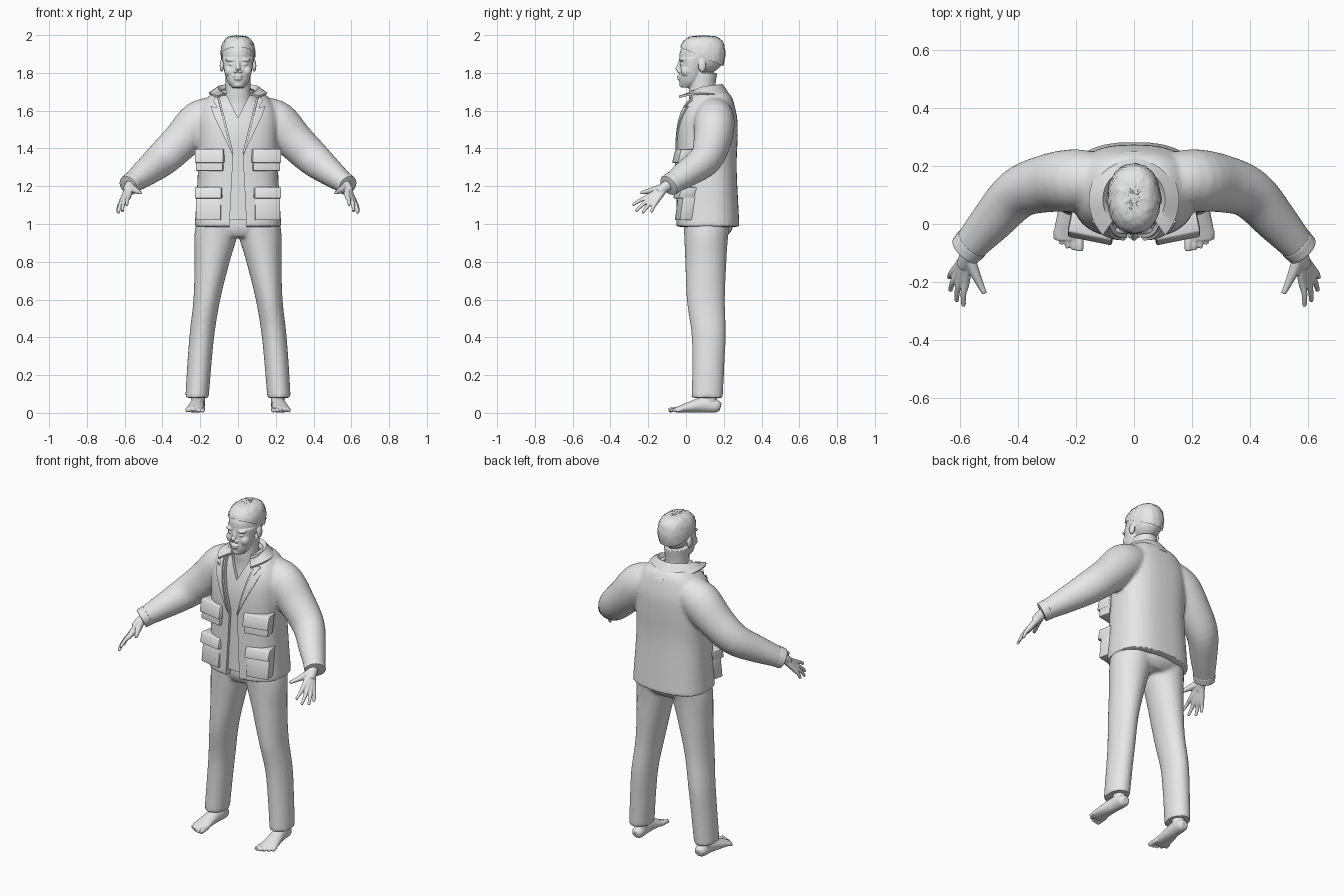
import bpy, bmesh, math, random
from mathutils import Vector, Matrix

random.seed(4)
X, Y, Z = Vector((1, 0, 0)), Vector((0, 1, 0)), Vector((0, 0, 1))
SIDES = (("left", 1), ("right", -1))

if bpy.data.objects.get("Cube"):
    bpy.data.objects.remove(bpy.data.objects["Cube"])

grey = bpy.data.materials.new("plain_grey")
grey.use_nodes = True
grey.diffuse_color = (0.8, 0.8, 0.8, 1)
grey.node_tree.nodes["Principled BSDF"].inputs["Base Color"].default_value = (0.8, 0.8, 0.8, 1)


def spline(stations, steps=4):
    """Smooth curve through tuples of any length."""
    pts = [stations[0]] + list(stations) + [stations[-1]]
    out = []
    for p, q, r, s in zip(pts, pts[1:], pts[2:], pts[3:]):
        for k in range(steps):
            t = k / steps
            out.append([b + t / 2 * (c - a + t * (2*a - 5*b + 4*c - d + t * (3 * (b - c) + d - a)))
                        for a, b, c, d in zip(p, q, r, s)])
    return out + [list(stations[-1])]


def tube(bm, stations, ref=Y, level=False, side=1, n=28, power=2.0):
    """Closed loft: each station is x, y, z, half width, half depth."""
    path = spline(stations)
    rings = []
    for i, (x, y, z, a, b) in enumerate(path):
        nxt, prv = path[min(i + 1, len(path) - 1)], path[max(i - 1, 0)]
        t = Z if level else (Vector(nxt[:3]) - Vector(prv[:3])).normalized()
        u = ref.cross(t).normalized()
        v = t.cross(u)
        ring = []
        for k in range(n):
            c, s = math.cos(math.tau * k / n), math.sin(math.tau * k / n)
            p = Vector((x, y, z)) + u * math.copysign(abs(c) ** (2 / power), c) * a \
                + v * math.copysign(abs(s) ** (2 / power), s) * b
            ring.append(bm.verts.new((p.x * side, p.y, p.z)))
        rings.append(ring)
    for lo, hi in zip(rings, rings[1:]):
        for k in range(n):
            bm.faces.new((lo[k], lo[k - 1], hi[k - 1], hi[k]))
    bm.faces.new(rings[0])
    bm.faces.new(rings[-1])


def limb(bm, stations, side=1, ref=Y):
    """Round tube: each station is x, y, z, radius."""
    tube(bm, [(*s, s[3]) for s in stations], ref, side=side, n=14)


def blob(bm, centre, radii):
    bmesh.ops.create_uvsphere(bm, u_segments=24, v_segments=16, radius=1,
                              matrix=Matrix.Translation(centre) @ Matrix.Diagonal((*radii, 1)))


def finish(name, bm, voxel=0, smooth=0, cutter=None, thick=0, bevel=0, angle=40):
    """Turn a bmesh into a shaded object, fusing its overlapping pieces if asked."""
    bmesh.ops.recalc_face_normals(bm, faces=bm.faces)
    mesh = bpy.data.meshes.new(name)
    bm.to_mesh(mesh)
    bm.free()
    obj = bpy.data.objects.new(name, mesh)
    bpy.context.collection.objects.link(obj)
    if voxel:
        m = obj.modifiers.new("fuse", "REMESH")
        m.mode, m.voxel_size = "VOXEL", voxel
    if smooth:
        m = obj.modifiers.new("soften", "SMOOTH")
        m.factor, m.iterations = 0.5, smooth
    if cutter:
        m = obj.modifiers.new("opening", "BOOLEAN")
        m.operation, m.object, m.solver = "DIFFERENCE", cutter, "EXACT"
    if thick:
        m = obj.modifiers.new("cloth", "SOLIDIFY")
        m.thickness, m.offset = thick, 0
    if bevel:
        m = obj.modifiers.new("soft_edge", "BEVEL")
        m.width, m.segments = bevel, 2
    bpy.context.view_layer.update()
    baked = bpy.data.meshes.new_from_object(obj.evaluated_get(bpy.context.evaluated_depsgraph_get()))
    obj.modifiers.clear()
    obj.data = baked
    baked.materials.clear()
    baked.materials.append(grey)
    baked.polygons.foreach_set("use_smooth", [True] * len(baked.polygons))
    baked.set_sharp_from_angle(angle=math.radians(angle))
    bpy.context.view_layer.update()
    return obj


def opening(half, depth):
    """Symmetric cutter seen from the front, reaching back to the given depth."""
    bm = bmesh.new()
    outline = half + [(-x, z) for x, z in reversed(half) if x]
    face = bm.faces.new([bm.verts.new((x, -0.4, z)) for x, z in outline])
    new = bmesh.ops.extrude_face_region(bm, geom=[face])["geom"]
    bmesh.ops.translate(bm, vec=(0, depth + 0.4, 0),
                        verts=[g for g in new if isinstance(g, bmesh.types.BMVert)])
    obj = finish("opening_cutter", bm)
    obj.hide_render = True
    return obj


# Head, face and neck
bm = bmesh.new()
blob(bm, (0, 0.085, 1.892), (0.087, 0.12, 0.1))
tube(bm, [(0, 0.005, 1.722, 0.03, 0.03), (0, 0.022, 1.75, 0.054, 0.056), (0, 0.032, 1.79, 0.069, 0.068),
          (0, 0.038, 1.84, 0.079, 0.071), (0, 0.045, 1.88, 0.083, 0.08)], level=True)
tube(bm, [(0, 0.10, 1.48, 0.11, 0.11), (0, 0.10, 1.62, 0.085, 0.085), (0, 0.085, 1.70, 0.067, 0.07),
          (0, 0.09, 1.80, 0.066, 0.075)], level=True)
limb(bm, [(0, -0.027, 1.872, 0.009), (0, -0.036, 1.84, 0.011), (0, -0.047, 1.814, 0.013)])
blob(bm, (0, -0.036, 1.782), (0.025, 0.012, 0.007))
blob(bm, (0, -0.035, 1.769), (0.021, 0.012, 0.008))
blob(bm, (0, -0.018, 1.737), (0.025, 0.017, 0.016))
for _, s in SIDES:
    blob(bm, (s * 0.013, -0.037, 1.808), (0.011, 0.012, 0.009))
    blob(bm, (s * 0.035, -0.021, 1.868), (0.03, 0.014, 0.009))
    blob(bm, (s * 0.034, -0.021, 1.845), (0.016, 0.011, 0.008))
    blob(bm, (s * 0.045, 0.005, 1.81), (0.028, 0.033, 0.032))
    blob(bm, (s * 0.086, 0.085, 1.838), (0.011, 0.021, 0.033))
finish("head", bm, voxel=0.004, smooth=2)

# Short rough hair, trimmed along a sloping hairline
bm = bmesh.new()
tube(bm, [(0, 0.09, 1.80, 0.076, 0.095), (0, 0.086, 1.88, 0.091, 0.121), (0, 0.087, 1.94, 0.087, 0.117),
          (0, 0.09, 1.975, 0.07, 0.096), (0, 0.09, 1.992, 0.045, 0.062), (0, 0.09, 1.996, 0.01, 0.015)],
     level=True, n=56, power=2.2)
for v in bm.verts:
    v.co += Vector([random.uniform(-0.0025, 0.0025) for _ in range(3)])
bmesh.ops.bisect_plane(bm, geom=bm.verts[:] + bm.edges[:] + bm.faces[:], plane_co=(0, -0.03, 1.935),
                       plane_no=(0, 0.4, 0.92), clear_inner=True)
finish("hair", bm, angle=60)

# Shirt with an open neck
neck_v = opening([(0, 1.56), (0.06, 1.68), (0.07, 1.85)], 0.14)
bm = bmesh.new()
tube(bm, [(0, 0.115, 1.02, 0.2, 0.15), (0, 0.11, 1.3, 0.19, 0.142), (0, 0.115, 1.48, 0.19, 0.145),
          (0, 0.12, 1.6, 0.16, 0.125), (0, 0.115, 1.67, 0.11, 0.1), (0, 0.10, 1.71, 0.085, 0.09)],
     level=True, power=2.4)
finish("shirt", bm, cutter=neck_v)

# Jacket body and sleeves fused together, then opened at the front
front_v = opening([(0.05, 0.9), (0.025, 1.38), (0.1, 1.68), (0.1, 1.85)], 0.07)
bm = bmesh.new()
tube(bm, [(0, 0.115, 0.985, 0.23, 0.168), (0, 0.113, 1.1, 0.222, 0.164), (0, 0.11, 1.3, 0.212, 0.158),
          (0, 0.112, 1.45, 0.214, 0.161), (0, 0.117, 1.55, 0.214, 0.155), (0, 0.122, 1.62, 0.195, 0.137),
          (0, 0.13, 1.67, 0.16, 0.113), (0, 0.13, 1.7, 0.125, 0.09)], level=True, n=48, power=2.6)
for _, s in SIDES:
    tube(bm, [(0.1, 0.15, 1.59, 0.09, 0.09), (0.2, 0.15, 1.54, 0.115, 0.108), (0.3, 0.14, 1.44, 0.102, 0.1),
              (0.4, 0.105, 1.345, 0.092, 0.087), (0.49, 0.01, 1.272, 0.073, 0.075),
              (0.575, -0.085, 1.208, 0.052, 0.058)], side=s)
jacket = finish("jacket", bm, voxel=0.01, smooth=5, cutter=front_v)
for cutter in (neck_v, front_v):
    bpy.data.objects.remove(cutter)

# Folded collar around the back of the neck
bm = bmesh.new()
rows = []
for k in range(33):
    a = math.radians(-135 + 270 * k / 32)
    s, c = math.sin(a), math.cos(a)
    rows.append([bm.verts.new(p) for p in (
        (0.092 * s, 0.09 + 0.09 * c, 1.70 + 0.02 * c),
        (0.108 * s, 0.085 + 0.108 * c, 1.722 + (0.013 if c > 0 else 0.05) * c),
        (0.152 * s, 0.08 + 0.165 * c, 1.69 - 0.035 * c * c))])
for p, q in zip(rows, rows[1:]):
    for k in (0, 1):
        bm.faces.new((p[k], q[k], q[k + 1], p[k + 1]))
finish("collar", bm, thick=0.012)

LAPEL = [(0.03, 1.37), (0.125, 1.57), (0.142, 1.622), (0.108, 1.612), (0.132, 1.655), (0.107, 1.672), (0.05, 1.44)]
for label, s in SIDES:
    # Lapel draped on the jacket front
    bm = bmesh.new()
    bm.faces.new([bm.verts.new((s * x, -0.4, z)) for x, z in LAPEL])
    for axis, start, count in ((X * s, 0.03, 6), (Z, 1.38, 15)):
        for k in range(count):
            bmesh.ops.bisect_plane(bm, geom=bm.verts[:] + bm.edges[:] + bm.faces[:],
                                   plane_co=axis * (start + 0.02 * k), plane_no=axis)
    for v in bm.verts:
        hit, point, _, _ = jacket.ray_cast(v.co, Y)
        v.co.y = min(point.y, 0.03) if hit else 0.02
    finish(label + "_lapel", bm, thick=0.016)

    # Flapped chest and hip pockets
    for part, size, centre in (
            ("upper_pocket", (0.145, 0.075, 0.11), (0.145, -0.014, 1.335)),
            ("upper_pocket_flap", (0.155, 0.08, 0.075), (0.145, -0.021, 1.36)),
            ("lower_pocket", (0.135, 0.08, 0.13), (0.15, -0.008, 1.085)),
            ("lower_pocket_flap", (0.145, 0.085, 0.06), (0.15, -0.014, 1.165))):
        bm = bmesh.new()
        bmesh.ops.create_cube(bm, size=1, matrix=Matrix.Translation((s * centre[0], *centre[1:]))
                              @ Matrix.Rotation(s * 0.2, 4, "Z") @ Matrix.Diagonal((*size, 1)))
        for v in bm.verts:  # slant the top edge back into the cloth
            if v.co.z > centre[2]:
                v.co.y += 0.018
        finish(f"{label}_{part}", bm, bevel=0.007)

    # Turned sleeve cuff
    bm = bmesh.new()
    tube(bm, [(0.557, -0.065, 1.222, 0.057, 0.063), (0.582, -0.093, 1.203, 0.055, 0.06)], side=s)
    finish(label + "_cuff", bm, bevel=0.004)

    # Hand: wrist, four fingers and thumb
    bm = bmesh.new()
    wrist = (0.572, -0.105, 1.2)
    limb(bm, [(0.55, -0.06, 1.225, 0.031), (*wrist, 0.029), (0.588, -0.145, 1.168, 0.025)], s)
    for knuckle, tip in (((0.58, -0.198, 1.145), (0.588, -0.283, 1.1)),
                         ((0.597, -0.19, 1.132), (0.612, -0.266, 1.067)),
                         ((0.609, -0.176, 1.123), (0.634, -0.23, 1.058)),
                         ((0.617, -0.158, 1.118), (0.637, -0.185, 1.062))):
        middle = [(a + b) / 2 for a, b in zip(knuckle, tip)]
        limb(bm, [(*wrist, 0.02), (*knuckle, 0.0145), (middle[0] + 0.004, middle[1], middle[2] + 0.004, 0.0105),
                  (*tip, 0.008)], s)
    limb(bm, [(*wrist, 0.022), (0.55, -0.165, 1.182, 0.018), (0.532, -0.205, 1.172, 0.013),
              (0.515, -0.24, 1.165, 0.009)], s)
    finish(label + "_hand", bm, voxel=0.004, smooth=3)

    # Bare foot with five toes
    bm = bmesh.new()
    limb(bm, [(0.213, 0.125, 0.17, 0.042), (0.212, 0.128, 0.1, 0.038), (0.21, 0.128, 0.04, 0.036)], s)
    tube(bm, [(0.21, 0.183, 0.03, 0.02, 0.02), (0.21, 0.16, 0.035, 0.034, 0.034),
              (0.214, 0.095, 0.042, 0.037, 0.041), (0.222, 0.025, 0.031, 0.044, 0.03),
              (0.226, -0.03, 0.02, 0.05, 0.019), (0.226, -0.055, 0.015, 0.044, 0.014)], ref=Z, side=s)
    for k in range(5):
        r = 0.0135 if k == 0 else 0.0105 - 0.0005 * k
        x, tip = 0.187 + 0.021 * k, -0.092 + 0.0025 * k * k
        limb(bm, [(x + 0.003, -0.02, 0.018, r), (x, tip + 0.025, 0.017, r), (x, tip, r, r * 0.9)], s, Z)
    finish(label + "_foot", bm, voxel=0.004, smooth=3)

# Trousers: hips and both legs fused
bm = bmesh.new()
tube(bm, [(0, 0.11, 0.93, 0.13, 0.1), (0, 0.118, 0.98, 0.205, 0.13), (0, 0.118, 1.1, 0.2, 0.13)], level=True)
for _, s in SIDES:
    tube(bm, [(0.108, 0.113, 1.03, 0.11, 0.128), (0.117, 0.107, 0.94, 0.114, 0.117),
              (0.137, 0.105, 0.8, 0.093, 0.109), (0.165, 0.105, 0.6, 0.071, 0.101),
              (0.19, 0.12, 0.42, 0.066, 0.091), (0.205, 0.118, 0.25, 0.064, 0.085),
              (0.217, 0.112, 0.08, 0.062, 0.083)], side=s, level=True)
finish("trousers", bm, voxel=0.01, smooth=4)
